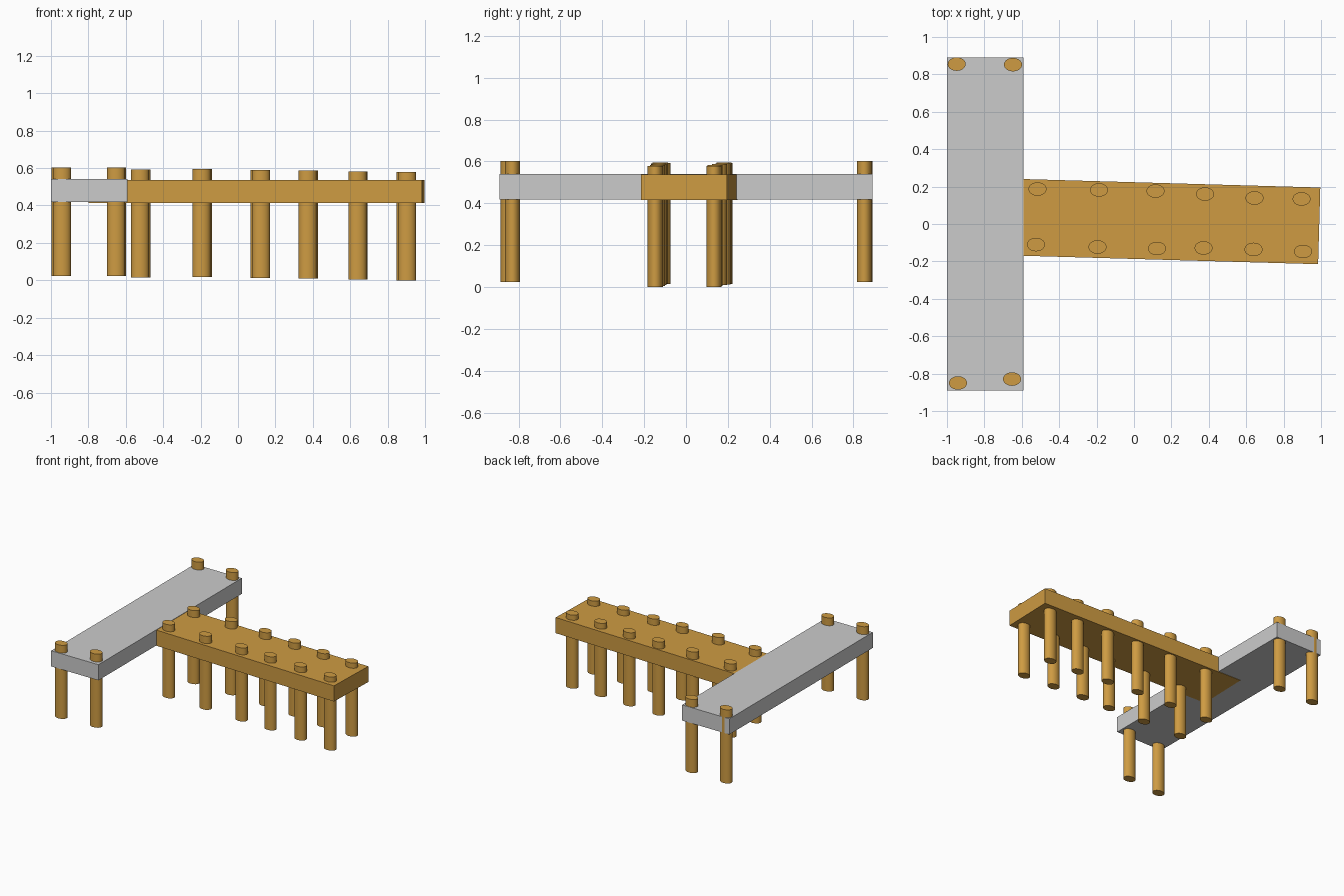
import bpy, math

if "Cube" in bpy.data.objects:
    bpy.data.objects.remove(bpy.data.objects["Cube"])

wood = bpy.data.materials.new("brown_wood")
wood.diffuse_color = (0.62, 0.33, 0.055, 1)
wood.use_nodes = True
wood.node_tree.nodes["Principled BSDF"].inputs["Base Color"].default_value = wood.diffuse_color


def deck(name, center, size, angle=0.0, material=None):
    bpy.ops.mesh.primitive_cube_add(size=1, location=center, rotation=(0, 0, angle))
    ob = bpy.context.object
    ob.name = name
    ob.scale = size
    bpy.ops.object.transform_apply(location=False, rotation=False, scale=True)
    if material:
        ob.data.materials.append(material)


def post(name, x, y, bottom, top):
    bpy.ops.mesh.primitive_cylinder_add(vertices=32, radius=1, depth=1,
                                        location=(x, y, (bottom + top) / 2))
    ob = bpy.context.object
    ob.name = name
    ob.scale = (0.048, 0.036, top - bottom)   # oval section
    bpy.ops.object.transform_apply(location=False, rotation=False, scale=True)
    ob.data.materials.append(wood)
    bpy.ops.object.shade_smooth_by_angle(angle=math.radians(35))


# Grey cross deck at the head of the pier
deck("head_deck", (-0.795, 0, 0.479), (0.41, 1.78, 0.123))

# Slightly skewed brown walkway, running under the head deck
deck("walkway_deck", (0.098, 0.0155, 0.476), (1.785, 0.41, 0.123), -0.0285, wood)

# Corner posts of the head deck
for i, (x, y) in enumerate([(-0.948, 0.855), (-0.647, 0.852),
                            (-0.941, -0.85), (-0.652, -0.829)]):
    post(f"head_post_{i + 1}", x, y, 0.024, 0.602)

# Two rows of walkway posts: back x, back y, front x, front y, bottom z
rows = [(-0.516, 0.187, -0.524, -0.110, 0.014),
        (-0.187, 0.182, -0.195, -0.123, 0.017),
        (0.115, 0.176, 0.123, -0.131, 0.013),
        (0.380, 0.160, 0.372, -0.128, 0.009),
        (0.644, 0.139, 0.639, -0.136, 0.004),
        (0.896, 0.134, 0.904, -0.147, 0.0)]
for i, (bx, by, fx, fy, z) in enumerate(rows):
    post(f"back_post_{i + 1}", bx, by, z, z + 0.578)
    post(f"front_post_{i + 1}", fx, fy, z, z + 0.578)
